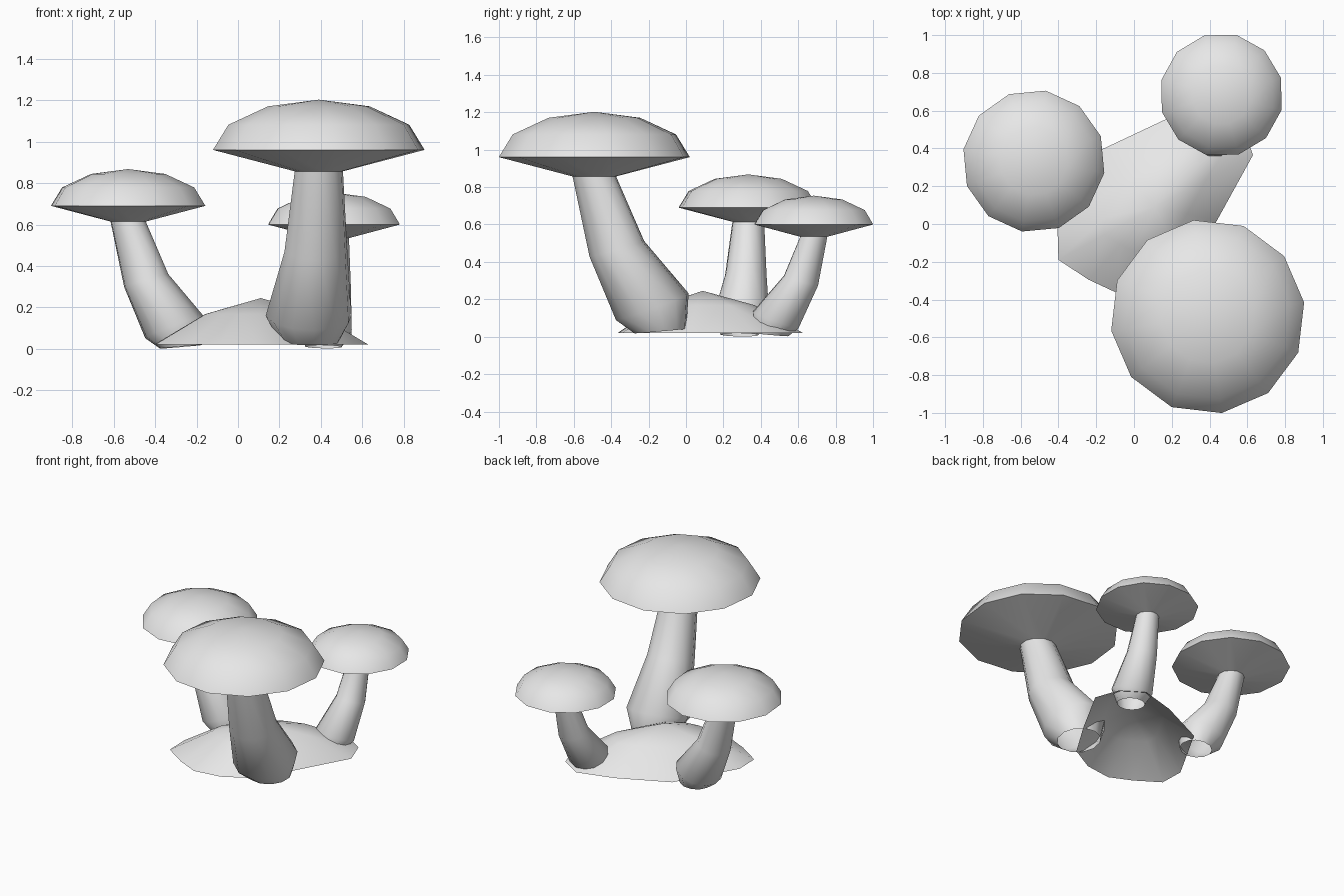
import bpy, bmesh
from math import cos, sin, radians
from mathutils import Vector, Matrix

cube = bpy.data.objects.get("Cube")
if cube:
    bpy.data.objects.remove(cube, do_unlink=True)

# One pale grey for everything
grey = bpy.data.materials.new("pale_grey")
grey.use_nodes = True
grey.diffuse_color = (0.8, 0.8, 0.8, 1)
grey.node_tree.nodes["Principled BSDF"].inputs["Base Color"].default_value = (0.8, 0.8, 0.8, 1)

SIDES = 12
SHARP = radians(60)


def ring(center, radius, phase, lean=Vector((0, 0, 0)), tilt=0):
    """Circle of points, tilted so that its axis tips towards lean."""
    turn = Matrix.Identity(3)
    if tilt:
        turn = Matrix.Rotation(radians(tilt), 3, Vector((0, 0, 1)).cross(lean))
    points = []
    for i in range(SIDES):
        a = radians(phase + i * 360 / SIDES)
        points.append(Vector(center) + turn @ Vector((radius * cos(a), radius * sin(a), 0)))
    return points


def skin(name, rings, apex=None):
    """Join rings, listed from top to bottom, with an optional top point."""
    bm = bmesh.new()
    loops = [[bm.verts.new(p) for p in r] for r in rings]
    n = len(loops[0])
    if apex is not None:
        tip = bm.verts.new(apex)
        for i in range(n):
            bm.faces.new((tip, loops[0][i], loops[0][(i + 1) % n]))
    for a, b in zip(loops, loops[1:]):
        for i in range(n):
            j = (i + 1) % n
            bm.faces.new((a[i], b[i], b[j], a[j]))
    bm.normal_update()
    for f in bm.faces:
        f.smooth = True
    for e in bm.edges:
        e.smooth = e.calc_face_angle(0) < SHARP
    mesh = bpy.data.meshes.new(name)
    bm.to_mesh(mesh)
    bm.free()
    mesh.materials.append(grey)
    obj = bpy.data.objects.new(name, mesh)
    bpy.context.collection.objects.link(obj)
    return obj


# Shared proportions, relative to the cap radius
DOME = [(0.48, 0.867), (0.855, 0.5), (1, 0)]
STEM = [(0.228, 0), (0.297, 16), (0.405, 20), (0.272, 5)]


def mushroom(name, cap, radius, phase, path):
    x, y, rim = cap
    height, drop = radius * 0.47, radius * 0.2
    top = Vector((x, y, rim - drop))
    points = [top] + [Vector(p) for p in path]

    # Cap: faceted dome with a shallow cone beneath
    rings = [ring((x, y, rim + h * height), r * radius, phase) for r, h in DOME]
    rings.append(ring(top, STEM[0][0] * radius, phase))
    skin(name + "_cap", rings, (x, y, rim + height))

    # Stem: bent tube, swollen near the foot and open below
    lean = points[0] - points[-1]
    lean.z = 0
    lean.normalize()
    skin(name + "_stem", [ring(p, r * radius, phase, lean, tilt)
                          for p, (r, tilt) in zip(points, STEM)])


mushroom("large_mushroom", (0.39, -0.49, 0.96), 0.516, 8.3,
         [(0.376, -0.37, 0.47), (0.34, -0.18, 0.16), (0.345, -0.137, 0.03)])
mushroom("right_mushroom", (-0.53, 0.333, 0.69), 0.378, 20.4,
         [(-0.443, 0.32, 0.33), (-0.306, 0.295, 0.104), (-0.275, 0.287, 0.01)])
mushroom("back_mushroom", (0.463, 0.683, 0.6), 0.328, 16,
         [(0.45, 0.615, 0.3), (0.42, 0.48, 0.09), (0.412, 0.46, 0.01)])

# Ground mound: low open shell over an uneven outline
outline = [(-0.4, -0.19), (-0.24, -0.295), (-0.09, -0.365), (0.1, -0.34),
           (0.28, -0.24), (0.44, 0.02), (0.63, 0.365), (0.57, 0.53),
           (0.42, 0.625), (0.17, 0.555), (-0.17, 0.395), (-0.405, -0.02)]
peak = Vector((0.11, 0.09, 0.245))
base = [Vector((x, y, 0.02)) for x, y in outline]
shoulder = []
for p in base:
    q = peak.lerp(p, 0.52)
    q.z = 0.168
    shoulder.append(q)
skin("ground_mound", [shoulder, base], peak)
